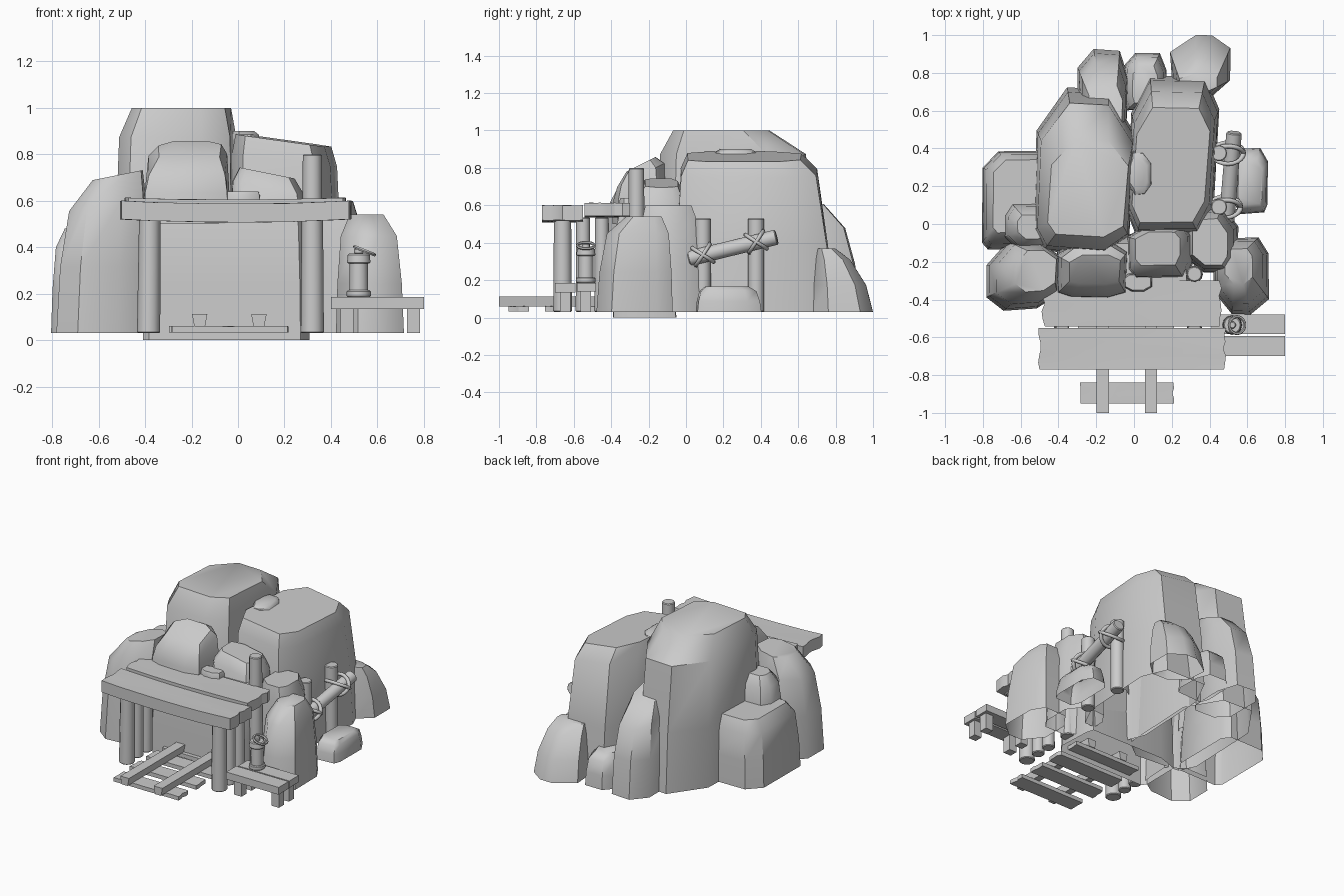
import bpy, bmesh, math, random
from mathutils import Vector

if "Cube" in bpy.data.objects:
    bpy.data.objects.remove(bpy.data.objects["Cube"])

random.seed(4)


def finish(name, bm, smooth=None):
    me = bpy.data.meshes.new(name)
    bm.to_mesh(me)
    bm.free()
    ob = bpy.data.objects.new(name, me)
    bpy.context.collection.objects.link(ob)
    if smooth:
        bpy.context.view_layer.objects.active = ob
        ob.select_set(True)
        bpy.ops.object.shade_smooth_by_angle(angle=math.radians(smooth))
        ob.select_set(False)
    return ob


def rock(name, base, top, z1, z0=0.03, tx=0, ty=0, sh=0.35, c=0.5, t2=.82, skew=0):
    """Open-bottomed boulder lofted between two boxes (x0, x1, y0, y1)."""
    shape = [(1, -c), (1, c), (c, 1), (-c, 1), (-1, c), (-1, -c), (-c, -1), (c, -1)]
    shape = [(x * random.uniform(.93, 1) if abs(x) == 1 else x + random.uniform(-.22, .22),
              y * random.uniform(.93, 1) if abs(y) == 1 else y + random.uniform(-.22, .22)) for x, y in shape]
    bm = bmesh.new()
    rings = []
    for t, k in ((0, 0), (.42, sh * .3), (t2, sh), (1, 1)):
        b = [p + (q - p) * k for p, q in zip(base, top)]
        cx, cy, hx, hy = (b[0] + b[1]) / 2, (b[2] + b[3]) / 2, (b[1] - b[0]) / 2, (b[3] - b[2]) / 2
        w = 1 if t > .7 else 0
        rings.append([bm.verts.new((cx + hx * x + skew * y, cy + hy * y,
                                    z0 + (z1 - z0) * t + w * (tx * hx * x + ty * hy * y))) for x, y in shape])
    for a, b in zip(rings, rings[1:]):
        for i in range(8):
            j = (i + 1) % 8
            bm.faces.new((a[i], a[j], b[j], b[i]))
    bm.faces.new(rings[-1])
    edges = [e for e in bm.edges if len(e.link_faces) == 2 and e.calc_face_angle() > .6]
    bmesh.ops.bevel(bm, geom=edges, offset=.014, segments=1, affect='EDGES', clamp_overlap=True)
    return finish(name, bm, 42)


def pole(name, a, b, r, r2=None, n=12):
    a, b = Vector(a), Vector(b)
    bm = bmesh.new()
    bmesh.ops.create_cone(bm, cap_ends=True, segments=n, radius1=r, radius2=r2 or r, depth=(b - a).length)
    bmesh.ops.bevel(bm, geom=[e for e in bm.edges if e.calc_face_angle(0) > 1.2], offset=.005,
                    segments=1, affect='EDGES')
    ob = finish(name, bm, 40)
    ob.location = (a + b) / 2
    ob.rotation_euler = (b - a).to_track_quat('Z', 'Y').to_euler()
    return ob


def box(name, x0, x1, y0, y1, z0, z1):
    bm = bmesh.new()
    bmesh.ops.create_cube(bm, size=1)
    for v in bm.verts:
        v.co = ((x0 + x1) / 2 + v.co.x * (x1 - x0), (y0 + y1) / 2 + v.co.y * (y1 - y0),
                (z0 + z1) / 2 + v.co.z * (z1 - z0))
    return finish(name, bm)


def plank(name, x0, x1, y0, y1, z0, z1, sag=0, rough=.01, ny=6):
    """Worn board: ragged ends, optional sag."""
    bm = bmesh.new()
    bmesh.ops.create_grid(bm, x_segments=8, y_segments=ny, size=.5)
    for v in bm.verts:
        u, w = v.co.x, v.co.y
        end = random.uniform(-rough, rough) if abs(u) > .49 else 0
        v.co = ((x0 + x1) / 2 + u * (x1 - x0) + end, (y0 + y1) / 2 + w * (y1 - y0),
                z1 + sag * (4 * u * u - 1) + random.uniform(-rough, rough) * .1)
    # straight-sided thickness
    faces = bm.faces[:]
    low = bmesh.ops.extrude_face_region(bm, geom=faces, use_keep_orig=True)
    for v in [g for g in low["geom"] if isinstance(g, bmesh.types.BMVert)]:
        v.co.z -= z1 - z0
    bmesh.ops.recalc_face_normals(bm, faces=bm.faces[:])
    return finish(name, bm, 30)


def ring(name, loc, rot, R, r, sx=1):
    bpy.ops.mesh.primitive_torus_add(location=loc, rotation=rot, major_radius=R, minor_radius=r,
                                     major_segments=20, minor_segments=6)
    ob = bpy.context.object
    ob.name = name
    ob.scale.x = sx
    bpy.ops.object.shade_smooth()


# Main boulders
rock("tall_boulder", (-.53, .005, -.17, .73), (-.45, -.03, -.07, .45), 1.0, sh=.3, c=.6, t2=.87, skew=.02)
rock("right_boulder", (-.03, .44, -.09, .79), (.0, .39, -.01, .62), .86, tx=-.14, sh=.5, c=.72, t2=.9, skew=.025)
rock("entrance_wall", (-.42, .31, -.40, -.05), (-.38, .28, -.35, -.1), .60, z0=0, c=.75)

# Left boulders
rock("left_boulder", (-.81, -.42, -.14, .40), (-.75, -.45, -.05, .35), .48, c=.75)
rock("left_upper_rock", (-.70, -.45, -.15, .12), (-.62, -.48, -.08, .05), .65, z0=.3)
rock("front_left_boulder", (-.79, -.39, -.46, -.09), (-.63, -.41, -.36, -.14), .71, tx=.2, c=.45)

# Rocks over the entrance
rock("middle_upper_rock", (-.42, -.03, -.40, -.08), (-.35, -.07, -.32, -.16), .82, z0=.5, ty=.5, c=.65)
rock("small_upper_rock", (-.05, .32, -.31, 0), (.0, .25, -.22, -.04), .72, z0=.35, tx=-.2, c=.6)

# Right and rear rocks
rock("side_boulder", (.27, .56, -.26, .10), (.31, .50, -.22, .03), .60, sh=.45, c=.5)
rock("front_right_boulder", (.42, .72, -.48, -.07), (.48, .63, -.32, -.13), .54, sh=.35, c=.42)
rock("rear_right_rock", (.19, .51, .68, 1.01), (.24, .44, .70, .80), .37, sh=.6, c=.32)
rock("rear_left_rock", (-.30, -.03, .50, .93), (-.24, -.06, .50, .74), .64, ty=-.3, sh=.4)
rock("rear_low_rock", (-.06, .18, .60, .91), (-.01, .13, .64, .84), .25, c=.6)
rock("right_low_rock", (.53, .71, .05, .41), (.55, .68, .10, .34), .165, sh=.4, c=.65)
rock("top_slab", (-.04, .10, .14, .39), (-.03, .07, .18, .35), .90, z0=.82, c=.35)
rock("lintel_slab", (-.06, .10, -.36, -.26), (-.05, .09, -.35, -.27), .64, z0=.55)

# Entrance roof and its posts
plank("front_roof_board", -.50, .48, -.77, -.55, .52, .600, sag=.013)
plank("rear_roof_board", -.48, .46, -.543, -.30, .543, .613, sag=.008)
for i, (y, r) in enumerate(((-.66, .05), (-.55, .04), (-.45, .04))):
    pole(f"left_post_{i}", (-.385, y, .03), (-.38, y, .535), r, r * .92)
    pole(f"right_post_{i}", (.32, y, .03), (.32, y, .535), r, r * .92)
pole("tall_post", (.32, -.265, .03), (.32, -.265, .80), .045, .041)

# Cart track
for i, x in enumerate((-.165, .09)):
    rail = box(f"rail_{i}", x - .033, x + .033, -1.0, -.30, .058, .112)
    for v in rail.data.vertices:
        if v.co.z < .08:
            v.co.x = x + (v.co.x - x) * .7
for i, y in enumerate((-.895, -.70, -.52, -.36)):
    plank(f"sleeper_{i}", -.29, .21, y - .055, y + .055, .033, .060, rough=.008, ny=4)

# Side platform
box("platform_board_front", .40, .80, -.70, -.592, .135, .185)
box("platform_board_rear", .41, .80, -.583, -.48, .138, .185)
for i, x in enumerate((.47, .755)):
    for j, y in enumerate((-.645, -.535)):
        box(f"platform_leg_{i}{j}", x - .028, x + .028, y - .028, y + .028, .03, .138)

# Lantern
pole("lantern_base", (.52, -.535, .185), (.52, -.535, .215), .052)
pole("lantern_body", (.52, -.535, .21), (.52, -.535, .34), .041, .039)
pole("lantern_cap", (.52, -.535, .33), (.52, -.535, .372), .051, .047)
pole("lantern_knob", (.52, -.535, .37), (.52, -.535, .395), .02)
ring("lantern_handle", (.545, -.535, .385), (0, math.radians(22), 0), .045, .008)

# Lashed fence
pole("fence_post_near", (.45, .09, .03), (.45, .09, .53), .043)
pole("fence_post_far", (.45, .375, .03), (.45, .375, .53), .043)
pole("fence_rail", (.49, .015, .315), (.53, .485, .43), .041)
for i, (y, z) in enumerate(((.09, .335), (.375, .405))):
    for j, a in enumerate((-45, 45)):
        ring(f"rope_{i}{j}", (.482 + .015 * i, y, z), (math.radians(a + 12), 0, 0), .068, .012, 1.2)
